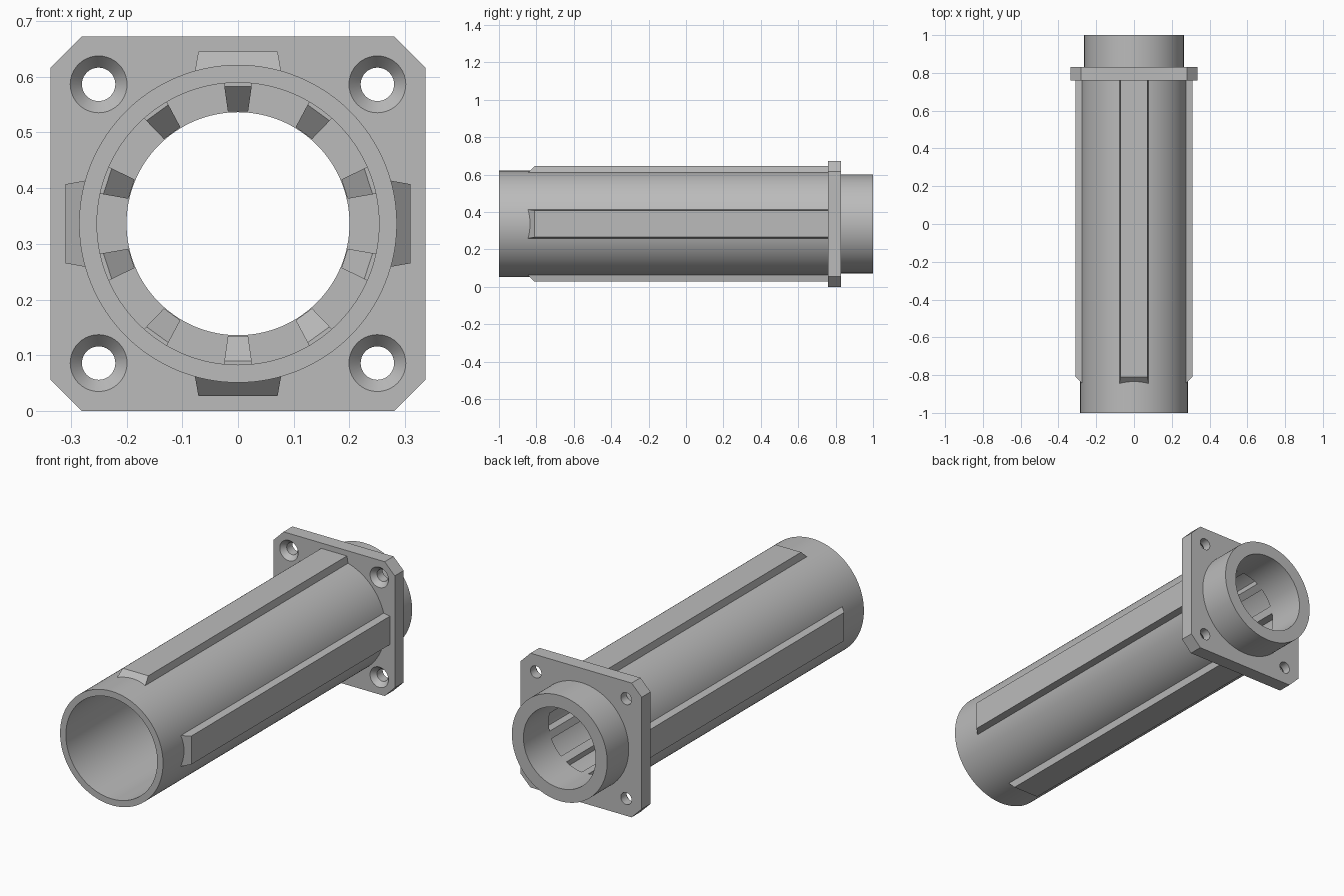
import bpy, bmesh, math

cube = bpy.data.objects.get("Cube")
if cube:
    bpy.data.objects.remove(cube, do_unlink=True)

AXIS_Z = 0.336   # height of the tube axis

grey = bpy.data.materials.new("plain grey")
grey.use_nodes = True
grey.diffuse_color = (0.5, 0.5, 0.5, 1)
grey.node_tree.nodes["Principled BSDF"].inputs["Base Color"].default_value = (0.5, 0.5, 0.5, 1)


def finish(name, bm):
    """Turn a bmesh into a named grey object."""
    bmesh.ops.recalc_face_normals(bm, faces=bm.faces[:])
    mesh = bpy.data.meshes.new(name)
    bm.to_mesh(mesh)
    bm.free()
    mesh.materials.append(grey)
    obj = bpy.data.objects.new(name, mesh)
    bpy.context.collection.objects.link(obj)
    return obj


def lathe(name, profile, segments, x=0, z=AXIS_Z):
    """Revolve a closed (radius, y) profile around an axis along y."""
    bm = bmesh.new()
    rings = []
    for i in range(segments):
        a = 2 * math.pi * i / segments
        rings.append([bm.verts.new((x + r * math.sin(a), y, z + r * math.cos(a)))
                      for r, y in profile])
    n = len(profile)
    for i, ring in enumerate(rings):
        nxt = rings[(i + 1) % segments]
        for j in range(n):
            k = (j + 1) % n
            bm.faces.new((ring[j], ring[k], nxt[k], nxt[j]))
    bmesh.ops.remove_doubles(bm, verts=bm.verts[:], dist=1e-6)
    return finish(name, bm)


def bar(name, outline, half_width, angle):
    """Lengthwise bar: (y, radius) outline, with width set by the radius."""
    bm = bmesh.new()
    s, c = math.sin(angle), math.cos(angle)
    sides = []
    for sign in (-1, 1):
        side = []
        for y, r in outline:
            w = sign * half_width(r)
            side.append(bm.verts.new((r * s + w * c, y, AXIS_Z + r * c - w * s)))
        bm.faces.new(side)
        sides.append(side)
    left, right = sides
    for j in range(len(outline)):
        k = (j + 1) % len(outline)
        bm.faces.new((left[j], left[k], right[k], right[j]))
    return finish(name, bm)


def smooth(obj):
    bpy.ops.object.select_all(action='DESELECT')
    obj.select_set(True)
    bpy.context.view_layer.objects.active = obj
    bpy.ops.object.shade_smooth_by_angle(angle=math.radians(30))


# Tube with the narrower rear collar and its inner ledge
tube = lathe("tube", [(0.285, -1), (0.285, 0.795), (0.264, 0.795), (0.264, 1),
                      (0.2, 1), (0.2, 0.8), (0.253, 0.8), (0.253, -1)], 128)
smooth(tube)

# Square flange with clipped corners
half, clip = 0.336, 0.056
corner = half - clip
bm = bmesh.new()
outline = [(half, corner), (corner, half), (-corner, half), (-half, corner),
           (-half, -corner), (-corner, -half), (corner, -half), (half, -corner)]
face = bm.faces.new([bm.verts.new((x, 0.76, AXIS_Z + z)) for x, z in outline])
extruded = bmesh.ops.extrude_face_region(bm, geom=[face])["geom"]
bmesh.ops.translate(bm, vec=(0, 0.07, 0),
                    verts=[v for v in extruded if isinstance(v, bmesh.types.BMVert)])
flange = finish("flange", bm)

# Bore and four countersunk screw holes cut through the flange
cutters = [lathe("bore_cutter", [(0, 0.7), (0.26, 0.7), (0.26, 0.9), (0, 0.9)], 128)]
screw = [(0, 0.75), (0.051, 0.75), (0.051, 0.76), (0.03, 0.785), (0.03, 0.9), (0, 0.9)]
for x in (-0.25, 0.25):
    for z in (-0.25, 0.25):
        cutters.append(lathe("screw_cutter", screw, 40, x, AXIS_Z + z))
bpy.context.view_layer.objects.active = flange
for cutter in cutters:
    cutter.hide_render = True
    mod = flange.modifiers.new("hole", 'BOOLEAN')
    mod.operation = 'DIFFERENCE'
    mod.solver = 'EXACT'
    mod.object = cutter
    bpy.ops.object.modifier_apply(modifier=mod.name)
    bpy.data.objects.remove(cutter, do_unlink=True)
smooth(flange)

# Four outer guide rails with sloped front ends
rail = [(-0.857, 0.262), (-0.81, 0.309), (0.765, 0.309), (0.765, 0.262)]
for i, side in enumerate(("top", "left", "bottom", "right")):
    bar(side + "_rail", rail, lambda r: 0.071 + (0.309 - r) * 0.18, i * math.pi / 2)

# Ten inner ribs with sloped front ends, meeting the collar ledge
rib = [(0.35, 0.262), (0.35, 0.246), (0.395, 0.201), (0.805, 0.201), (0.805, 0.262)]
for i in range(10):
    bar("inner_rib_%d" % (i + 1), rib, lambda r: 0.018 + (r - 0.2) * 0.14,
        i * math.pi / 5)
